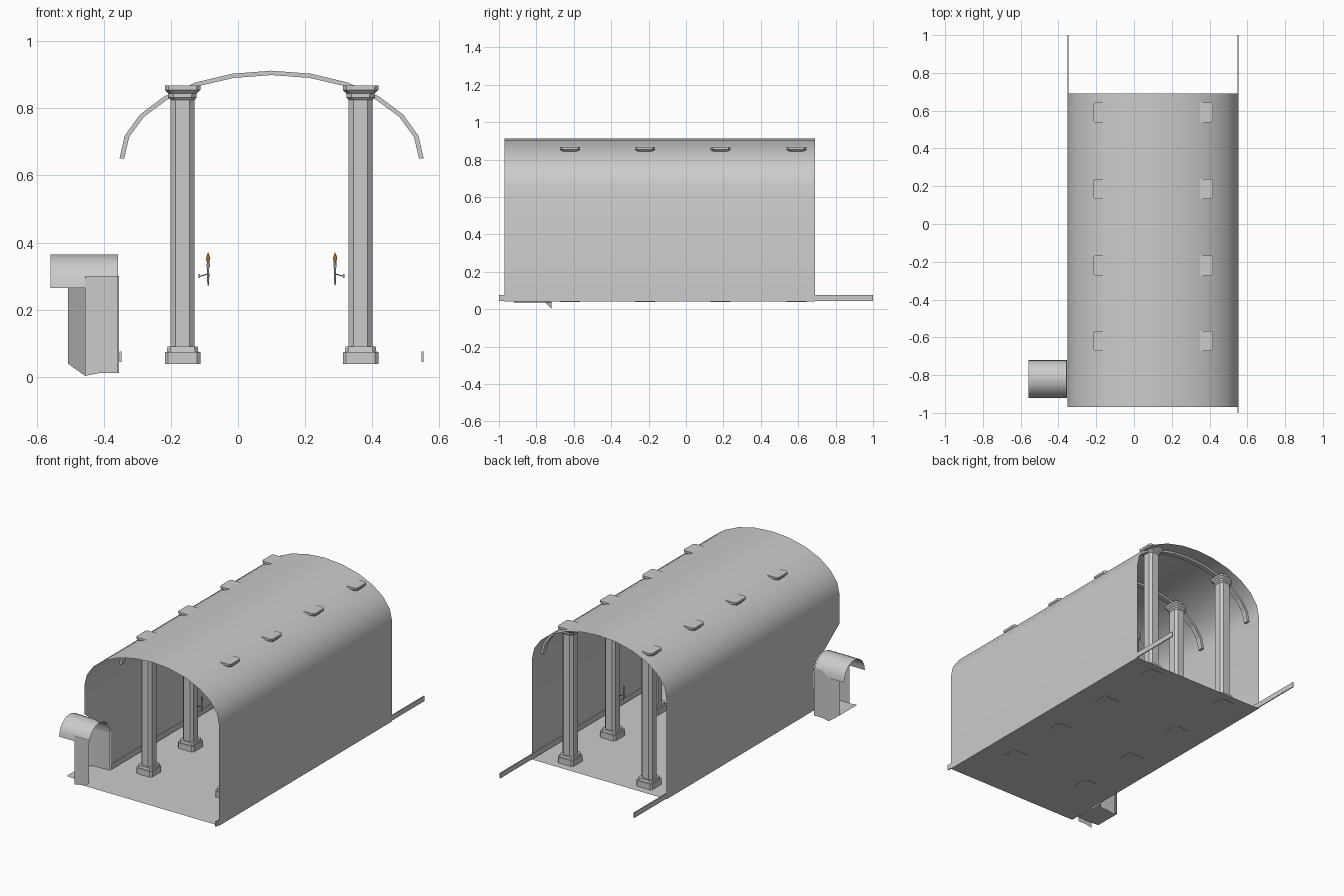
import bpy, bmesh, math
from mathutils import Vector

if "Cube" in bpy.data.objects:
    bpy.data.objects.remove(bpy.data.objects["Cube"])

CX = 0.10                      # centre line of the hall
Y0, Y1 = -0.97, 0.69           # hall ends
FLOOR, SPRING = 0.04, 0.65     # floor level, arch springing level
COLUMN_YS = [-0.62, -0.22, 0.185, 0.59]


def make(name, verts, faces, smooth=False, color=None, fix=False):
    me = bpy.data.meshes.new(name)
    me.from_pydata(verts, [], faces)
    bm = bmesh.new()
    bm.from_mesh(me)
    bmesh.ops.remove_doubles(bm, verts=bm.verts, dist=1e-5)
    if fix:
        bmesh.ops.recalc_face_normals(bm, faces=bm.faces)
    bm.to_mesh(me)
    bm.free()
    ob = bpy.data.objects.new(name, me)
    bpy.context.collection.objects.link(ob)
    if smooth:
        bpy.ops.object.select_all(action='DESELECT')
        ob.select_set(True)
        bpy.context.view_layer.objects.active = ob
        bpy.ops.object.shade_smooth_by_angle(angle=math.radians(40))
    if color:
        mat = bpy.data.materials.new(name + "_material")
        mat.diffuse_color = color
        mat.use_nodes = True
        mat.node_tree.nodes["Principled BSDF"].inputs["Base Color"].default_value = mat.diffuse_color
        me.materials.append(mat)
    return ob


def loft(rings, closed=True, caps=True):
    """Skin a list of equal-length rings."""
    n = len(rings[0])
    verts = [p for r in rings for p in r]
    faces = []
    for i in range(len(rings) - 1):
        for j in range(n if closed else n - 1):
            k = (j + 1) % n
            faces.append((i*n + j, i*n + k, (i+1)*n + k, (i+1)*n + j))
    if caps:
        faces += [tuple(reversed(range(n))), tuple(range(len(verts) - n, len(verts)))]
    return verts, faces


def box(name, a, b):
    sq = [(a[0], a[1]), (b[0], a[1]), (b[0], b[1]), (a[0], b[1])]
    return make(name, *loft([[(x, y, z) for x, y in sq] for z in (a[2], b[2])]), fix=True)


def arch(a, b):
    """Half ellipse from right to left in 12 segments."""
    return [(CX + a*math.cos(math.pi*i/12), SPRING + b*math.sin(math.pi*i/12))
            for i in range(13)]


# floor
make("floor", [(CX-.453, Y0, FLOOR), (CX+.453, Y0, FLOOR), (CX+.453, Y1, FLOOR),
               (CX-.453, Y1, FLOOR)], [(0, 1, 2, 3)])

# vault, right wall and left wall with the side opening
profile = [(CX + .453, FLOOR)] + arch(.453, .263)
verts, faces = loft([[(x, y, z) for x, z in profile] for y in (Y0, Y1)],
                    closed=False, caps=False)
left = [(Y1, FLOOR), (Y1, SPRING), (Y0, SPRING), (Y0, .475)]
left += [(-.82 + .1*math.cos(t), .265 + .1*math.sin(t))
         for t in [math.radians(d) for d in (90, 67.5, 45, 22.5, 0)]]
left += [(-.72, FLOOR)]
n = len(verts)
verts += [(CX - .453, y, z) for y, z in left]
faces.append(tuple(range(n, n + len(left))))
make("vault_shell", verts, faces, smooth=True, fix=True)

# arch ribs
for y in COLUMN_YS:
    out, inn = arch(.453, .262), arch(.439, .249)
    rings = [[(o[0], y-.015, o[1]), (o[0], y+.015, o[1]),
              (i[0], y+.015, i[1]), (i[0], y-.015, i[1])] for o, i in zip(out, inn)]
    make("arch_rib", *loft(rings), fix=True)


def chamfered(cx, cy, z, h, c):
    """Square ring with cut corners: half width h, cut c."""
    k = h - c
    pts = [(h, -k), (h, k), (k, h), (-k, h), (-h, k), (-h, -k), (-k, -h), (k, -h)]
    return [(cx + x, cy + y, z) for x, y in pts]


# columns: base, shaft and capital as stacked cut-corner squares (z, half width, cut)
SECTIONS = [(.038, .053, .010), (.075, .053, .010), (.075, .047, .010), (.091, .045, .010),
            (.091, .036, .015), (.825, .036, .015), (.832, .042, .016), (.844, .042, .014),
            (.855, .053, .012), (.868, .053, .010)]
for side in (-1, 1):
    for y in COLUMN_YS:
        make("column", *loft([chamfered(CX + side*.265, y, *s) for s in SECTIONS]), fix=True)


def turned(name, x, y, prof, sides=8, color=None):
    rings = [[(x + r*math.cos(2*math.pi*i/sides), y + r*math.sin(2*math.pi*i/sides), z)
              for i in range(sides)] for r, z in prof]
    make(name, *loft(rings), smooth=True, color=color, fix=True)


def rod(name, p, q, r):
    p, q = Vector(p), Vector(q)
    rot = (q - p).to_track_quat('Z', 'Y')
    ring = [rot @ Vector((r*math.cos(i*math.pi/3), r*math.sin(i*math.pi/3), 0))
            for i in range(6)]
    make(name, *loft([[tuple(e + v) for v in ring] for e in (p, q)]), fix=True)


# torches on the middle columns
for side in (-1, 1):
    for y in COLUMN_YS[1:3]:
        x = CX + side*.189
        turned("torch_handle", x, y, [(.002, .273), (.0035, .30), (.003, .325), (.005, .328),
                                      (.005, .335), (.0035, .338), (.005, .346)])
        turned("torch_flame", x, y, [(.004, .345), (.0065, .353), (.004, .362), (.0005, .371)],
               color=(.8, .4, .05, 1))
        rod("torch_bracket", (x + side*.024, y, .300), (x - side*.004, y, .308), .002)
        box("torch_plate", (x + side*.026 - .002, y - .006, .295),
            (x + side*.026 + .002, y + .006, .306))

# skirting boards running past the hall ends
box("skirting_left", (CX-.453, -.72, .045), (CX-.447, 1.0, .076))
box("skirting_right", (CX+.447, -1.0, .045), (CX+.453, 1.0, .076))

# side passage: barrel roof
ring = [(-.82 + .1*math.cos(math.pi*i/12), .265 + .1*math.sin(math.pi*i/12))
        for i in range(13)]
make("passage_roof", *loft([[(x, y, z) for y, z in ring] for x in (-.558, -.357)],
                           closed=False, caps=False), smooth=True)

# side passage: rear wall with a turned end, front wall, floor
rear = [(-.355, -.72, .012), (-.41, -.72, .012), (-.455, -.72, .003), (-.507, -.755, .04)]
make("passage_rear_wall", *loft([rear, [(x, y, .30 if y > -.73 and x > -.45 else .265)
                                        for x, y, z in rear]], closed=False, caps=False))
front = [(-.357, -.921, .012), (-.41, -.921, .012), (-.455, -.921, .003)]
make("passage_front_wall", *loft([front, [(x, y, .30) for x, y, z in front]],
                                 closed=False, caps=False))
edge = [(-.355, .038), (-.41, .036), (-.455, .036), (-.507, .04)]
make("passage_floor", *loft([[(x, -.92, z) for x, z in edge],
                             [(x, -.755 if x < -.5 else -.72, z) for x, z in edge]],
                            closed=False, caps=False))
